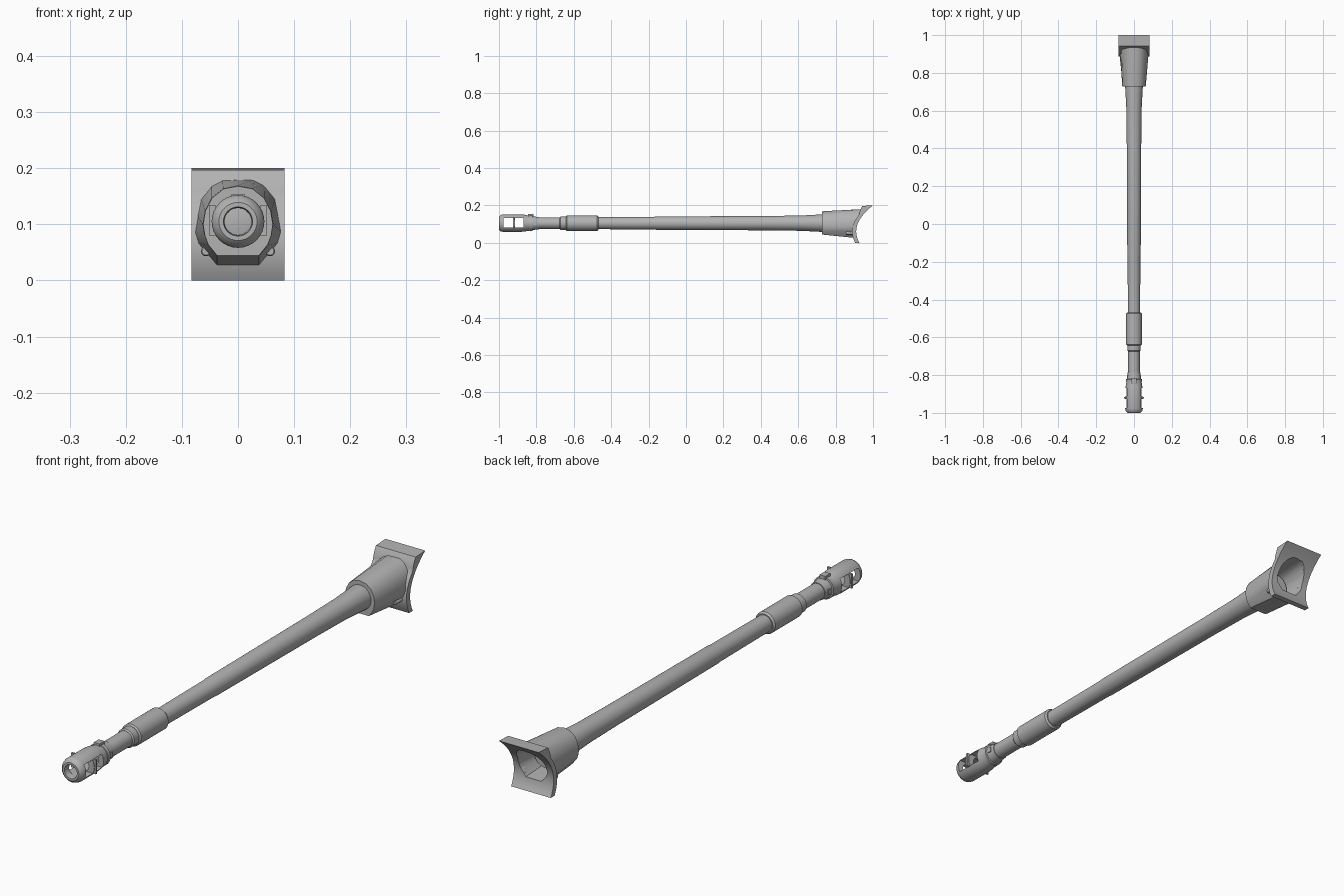
import bpy, bmesh, math
from mathutils import Vector

if "Cube" in bpy.data.objects:
    bpy.data.objects.remove(bpy.data.objects["Cube"])

AXIS = 0.105
grey = bpy.data.materials.new("steel grey")
grey.diffuse_color = (0.45, 0.45, 0.45, 1)
grey.use_nodes = True
grey.node_tree.nodes["Principled BSDF"].inputs["Base Color"].default_value = grey.diffuse_color


def finish(name, bm, angle=35):
    bmesh.ops.recalc_face_normals(bm, faces=bm.faces)
    me = bpy.data.meshes.new(name)
    bm.to_mesh(me)
    bm.free()
    ob = bpy.data.objects.new(name, me)
    bpy.context.collection.objects.link(ob)
    me.materials.append(grey)
    smooth(ob, angle)
    return ob


def smooth(ob, angle=35):
    bpy.ops.object.select_all(action='DESELECT')
    bpy.context.view_layer.objects.active = ob
    ob.select_set(True)
    bpy.ops.object.shade_smooth_by_angle(angle=math.radians(angle))


def loft(name, rings, closed=False):
    """Skin equal-sized rings of points; cap the ends or close into a loop."""
    bm = bmesh.new()
    vs = [[bm.verts.new(p) for p in ring] for ring in rings]
    n = len(vs[0])
    pairs = list(zip(vs, vs[1:])) + ([(vs[-1], vs[0])] if closed else [])
    for a, b in pairs:
        for i in range(n):
            bm.faces.new((a[i], a[(i + 1) % n], b[(i + 1) % n], b[i]))
    if not closed:
        bm.faces.new(vs[0])
        bm.faces.new(vs[-1])
    return finish(name, bm)


def lathe(name, profile, closed=False, n=32, x=0, z=AXIS):
    return loft(name, [[(x + r * math.cos(2 * math.pi * i / n), y,
                         z + r * math.sin(2 * math.pi * i / n)) for i in range(n)]
                       for y, r in profile], closed)


def box(name, x, y, z):
    bm = bmesh.new()
    bmesh.ops.create_cube(bm, size=1)
    for v in bm.verts:
        v.co = Vector([lo + (c + 0.5) * (hi - lo) for c, (lo, hi) in zip(v.co, (x, y, z))])
    return finish(name, bm)


def cut(ob, cutter, remove=True):
    m = ob.modifiers.new("cut", 'BOOLEAN')
    m.operation, m.solver, m.object = 'DIFFERENCE', 'EXACT', cutter
    bpy.context.view_layer.objects.active = ob
    bpy.ops.object.modifier_apply(modifier=m.name)
    if remove:
        bpy.data.objects.remove(cutter)
    smooth(ob)


# Barrel, stepped sleeve and neck
lathe("barrel", [(-0.50, 0.032), (-0.17, 0.034), (-0.16, 0.0355), (0.45, 0.0385),
                 (0.62, 0.041), (0.73, 0.047), (0.84, 0.047)])
lathe("sleeve", [(-0.642, 0.036), (-0.637, 0.0415), (-0.475, 0.0415), (-0.468, 0.036)])
lathe("sleeve_collar", [(-0.675, 0.031), (-0.67, 0.0355), (-0.635, 0.0355)])
lathe("neck", [(-0.80, 0.0305), (-0.63, 0.0305)])

# Hollow muzzle brake with two ports through each side
brake = lathe("muzzle_brake", [(-0.985, 0.024), (-1.0, 0.026), (-1.0, 0.034), (-0.992, 0.043),
                               (-0.978, 0.047), (-0.89, 0.047), (-0.865, 0.045), (-0.80, 0.034),
                               (-0.785, 0.033), (-0.785, 0.022), (-0.84, 0.024)], closed=True)
for y0, y1 in ((-0.975, -0.926), (-0.914, -0.868)):
    cut(brake, box("port_cutter", (-0.1, 0.1), (y0, y1), (0.082, 0.132)))
lathe("bore_end", [(-0.80, 0.026), (-0.79, 0.026)])
for s in (-1, 1):
    box("port_rib", sorted((s * 0.040, s * 0.052)), (-0.924, -0.916), (0.080, 0.134))

# Clamp around the neck
lathe("clamp_ring", [(-0.838, 0.039), (-0.836, 0.0425), (-0.822, 0.0425), (-0.820, 0.036)])
box("clamp_lug", (-0.012, 0.012), (-0.845, -0.815), (0.14, 0.154))
for s in (-1, 1):
    box("clamp_side", sorted((s * 0.028, s * 0.037)), (-0.815, -0.80), (0.095, 0.115))


# Curved shield plate
def shield_y(z):
    return 0.91 + 4.6 * (z - 0.06) ** 2


zs = [0.2 * i / 20 for i in range(21)]
outline = [(shield_y(z), z) for z in zs]
outline += [(shield_y(z) - 0.022 - 0.7 * max(0, z - 0.15), z - 0.06 * max(0, z - 0.15)) for z in reversed(zs)]
plate = loft("shield_plate", [[(x, y, z) for y, z in outline] for x in (-0.083, 0.083)])

# Mantlet collar: rounded front blending into a faceted rear
FRONT = [(0, .168), (.026, .163), (.046, .147), (.058, .124), (.062, .1), (.059, .08),
         (.053, .064), (.037, .044), (0, .044)]
REAR = [(0, .181), (.028, .180), (.047, .170), (.066, .145), (.072, .115), (.077, .086),
        (.071, .066), (.037, .026), (0, .026)]


def section(half, yfun, scale=1.0):
    full = half + [(-x, z) for x, z in half[-2:0:-1]]
    return [(x * scale, yfun(z), AXIS + (z - AXIS) * scale) for x, z in full]


mantlet = loft("mantlet", [section(FRONT, lambda z: 0.728),
                           section(FRONT, lambda z: 0.74, 1.02),
                           section(REAR, lambda z: shield_y(z) - 0.012)])
hollow = loft("hollow_cutter", [section(FRONT, lambda z: 0.76, 0.87),
                                section(REAR, lambda z: 1.05, 0.87)])
cut(mantlet, hollow, remove=False)
cut(plate, hollow)

# Pins either side of the mantlet
for s in (-1, 1):
    lathe("mantlet_pin", [(0.855, 0.007), (0.858, 0.009), (0.90, 0.009)], n=12, x=s * 0.057, z=0.052)
